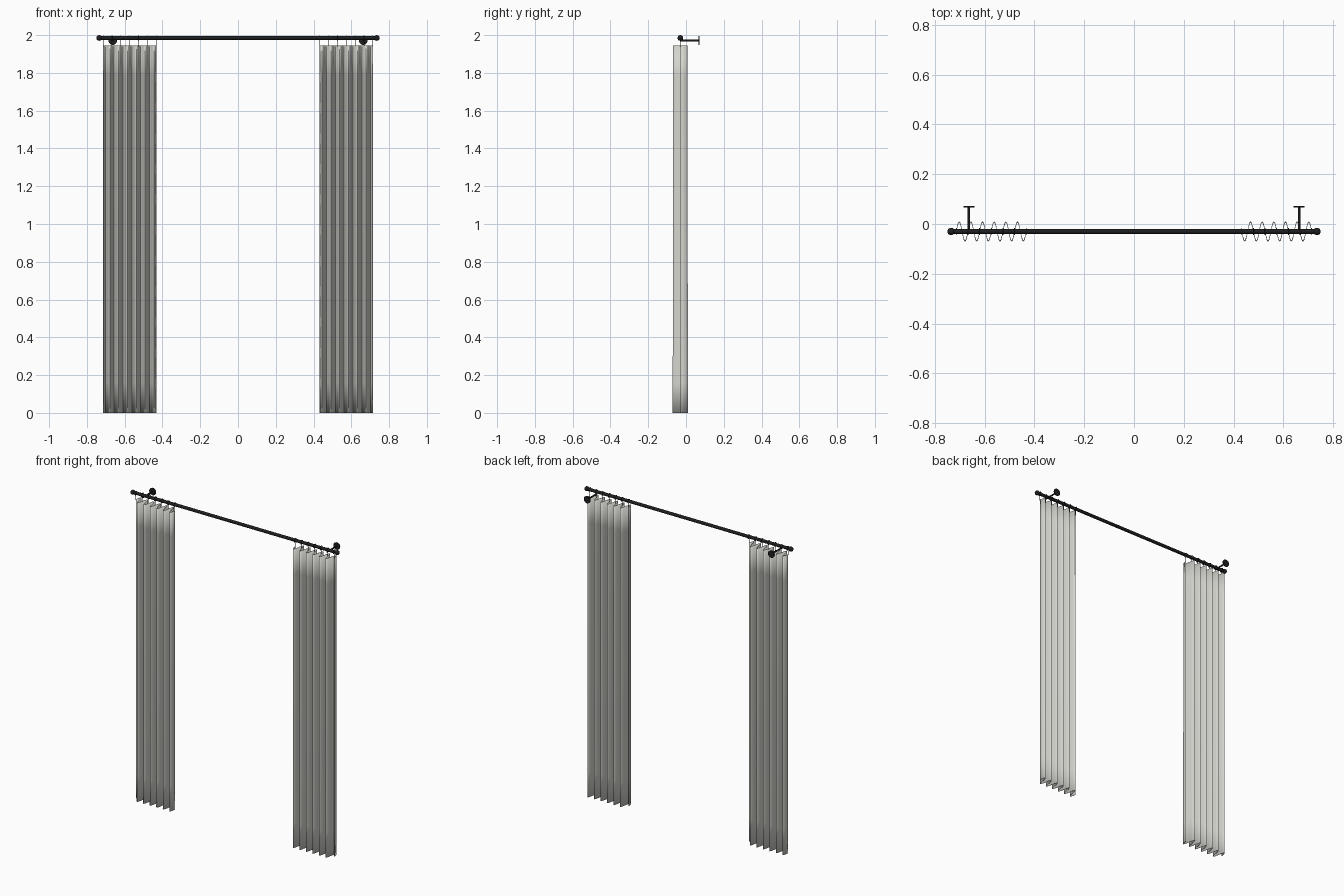
import bpy, bmesh, math
from mathutils import Matrix, Vector

if "Cube" in bpy.data.objects:
    bpy.data.objects.remove(bpy.data.objects["Cube"])

ROD_Y, ROD_Z = -0.03, 1.985
X0, X1, FOLDS = 0.433, 0.714, 6     # curtain span and number of folds
TOP = 1.945


def material(name, rgb):
    m = bpy.data.materials.new(name)
    m.diffuse_color = (*rgb, 1)
    m.use_nodes = True
    m.node_tree.nodes["Principled BSDF"].inputs["Base Color"].default_value = m.diffuse_color
    return m


fabric = material("off_white_fabric", (0.66, 0.66, 0.62))
metal = material("black_metal", (0.014, 0.014, 0.015))


def finish(name, bm, mat, angle=40):
    bmesh.ops.recalc_face_normals(bm, faces=bm.faces)
    me = bpy.data.meshes.new(name)
    bm.to_mesh(me)
    bm.free()
    me.materials.append(mat)
    ob = bpy.data.objects.new(name, me)
    bpy.context.collection.objects.link(ob)
    bpy.ops.object.select_all(action='DESELECT')
    bpy.context.view_layer.objects.active = ob
    ob.select_set(True)
    bpy.ops.object.shade_smooth_by_angle(angle=math.radians(angle))
    return ob


def cylinder(bm, a, b, r, seg=16):
    a, b = Vector(a), Vector(b)
    rot = (b - a).to_track_quat('Z', 'Y').to_matrix().to_4x4()
    bmesh.ops.create_cone(bm, cap_ends=True, segments=seg, radius1=r, radius2=r,
                          depth=(b - a).length,
                          matrix=Matrix.Translation((a + b) / 2) @ rot)


def ring(bm, x, y, z, major, minor, n=20, m=8):
    """Torus around the x axis."""
    loops = []
    for i in range(n):
        a = 2 * math.pi * i / n
        row = []
        for j in range(m):
            b = 2 * math.pi * j / m
            r = major + minor * math.cos(b)
            row.append(bm.verts.new((x + minor * math.sin(b),
                                     y + r * math.cos(a), z + r * math.sin(a))))
        loops.append(row)
    for i in range(n):
        p, q = loops[i], loops[(i + 1) % n]
        for j in range(m):
            k = (j + 1) % m
            bm.faces.new((p[j], q[j], q[k], p[k]))


# Rod
bm = bmesh.new()
cylinder(bm, (-0.735, ROD_Y, ROD_Z), (0.735, ROD_Y, ROD_Z), 0.010, 24)
finish("curtain_rod", bm, metal)

for side, s in (("left", -1), ("right", 1)):
    # Ball finial on the rod end
    bm = bmesh.new()
    bmesh.ops.create_uvsphere(bm, u_segments=20, v_segments=12, radius=0.015,
                              matrix=Matrix.Translation((s * 0.735, ROD_Y, ROD_Z)))
    finish(side + "_finial", bm, metal)

    # Wall bracket: arm under the rod and round wall plate
    bm = bmesh.new()
    x, z = s * 0.663, 1.971
    cylinder(bm, (x, ROD_Y, z), (x, 0.068, z), 0.005)
    cylinder(bm, (x, 0.066, z), (x, 0.072, z), 0.023, 24)
    finish(side + "_bracket", bm, metal)

    # Rings with thin hooks, one at each fold crossing
    bm = bmesh.new()
    for i in range(FOLDS + 1):
        x = s * (X0 + (X1 - X0) * i / FOLDS)
        ring(bm, x, ROD_Y, ROD_Z, 0.0125, 0.0018)
        cylinder(bm, (x, ROD_Y, TOP - 0.004), (x, ROD_Y, ROD_Z - 0.012), 0.0013, 8)
    finish(side + "_rings", bm, metal)

    # Pleated curtain, folds a little deeper toward the hem
    bm = bmesh.new()
    cols, rows = FOLDS * 12, 12
    grid = []
    for r in range(rows + 1):
        t = r / rows
        amp = 0.037 + 0.003 * (1 - t) ** 2
        grid.append([bm.verts.new((
            s * (X1 - (X1 - X0) * c / cols),
            ROD_Y + amp * math.sin(2 * math.pi * FOLDS * c / cols),
            TOP * t)) for c in range(cols + 1)])
    for r in range(rows):
        for c in range(cols):
            bm.faces.new((grid[r][c], grid[r][c + 1], grid[r + 1][c + 1], grid[r + 1][c]))
    ob = finish(side + "_curtain", bm, fabric, 80)
    mod = ob.modifiers.new("thickness", 'SOLIDIFY')
    mod.thickness = 0.002
    mod.offset = 0
